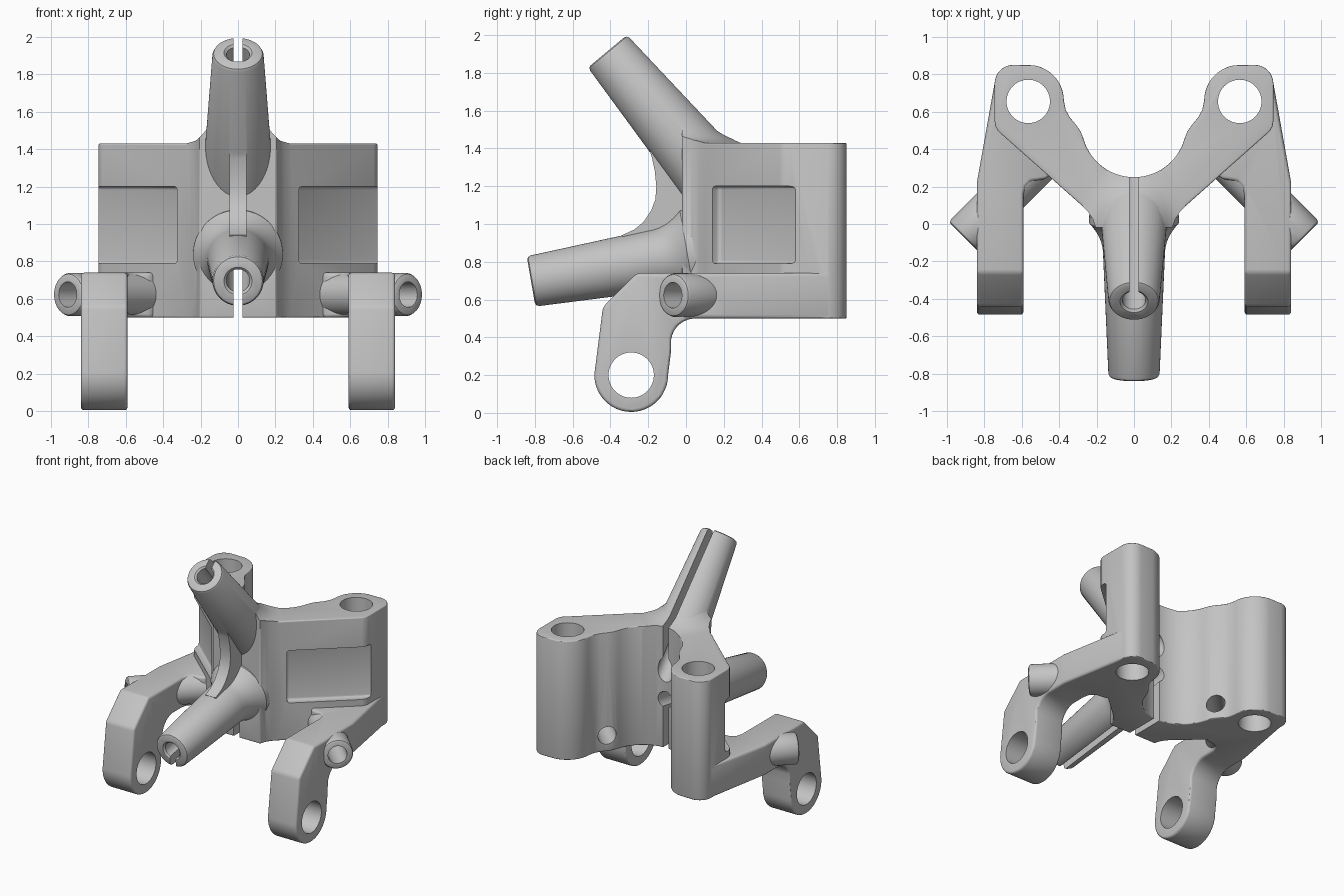
import bpy, bmesh, math
from mathutils import Vector

if "Cube" in bpy.data.objects:
    bpy.data.objects.remove(bpy.data.objects["Cube"])

metal = bpy.data.materials.new("plain_grey")
metal.use_nodes = True
GREY = (0.55, 0.55, 0.55, 1)
metal.diffuse_color = GREY
metal.node_tree.nodes["Principled BSDF"].inputs["Base Color"].default_value = GREY


def apply(obj, mod):
    bpy.context.view_layer.objects.active = obj
    bpy.ops.object.modifier_apply(modifier=mod.name)


def solid(name, rings, bevel=0):
    """Closed solid lofted through equal-length rings of points."""
    bm = bmesh.new()
    loops = [[bm.verts.new(p) for p in ring] for ring in rings]
    n = len(loops[0])
    for a, b in zip(loops, loops[1:]):
        for i in range(n):
            j = (i + 1) % n
            bm.faces.new((a[i], a[j], b[j], b[i]))
    bm.faces.new(loops[0])
    bm.faces.new(loops[-1])
    bmesh.ops.recalc_face_normals(bm, faces=bm.faces)
    mesh = bpy.data.meshes.new(name)
    bm.to_mesh(mesh)
    bm.free()
    mesh.materials.append(metal)
    obj = bpy.data.objects.new(name, mesh)
    bpy.context.collection.objects.link(obj)
    if bevel:
        round_edges(obj, bevel)
    return obj


def round_edges(obj, width):
    mod = obj.modifiers.new("round", 'BEVEL')
    mod.width, mod.segments = width, 3
    mod.limit_method, mod.angle_limit = 'ANGLE', math.radians(35)
    apply(obj, mod)


def prism(name, outline, lo, hi, axis='z', bevel=0):
    place = (lambda u, v, w: (w, u, v)) if axis == 'x' else (lambda u, v, w: (u, v, w))
    return solid(name, [[place(u, v, w) for u, v in outline] for w in (lo, hi)], bevel)


def lathe(name, start, direction, profile, n=64):
    """Solid of revolution; profile is (distance along axis, radius)."""
    turn = Vector(direction).to_track_quat('Z', 'Y')
    angles = [math.tau * i / n for i in range(n)]
    return solid(name, [[Vector(start) + turn @ Vector((r * math.cos(a), r * math.sin(a), t))
                         for a in angles] for t, r in profile])


def combine(target, other, op):
    mod = target.modifiers.new("combine", 'BOOLEAN')
    mod.operation, mod.object, mod.solver = op, other, 'MANIFOLD'
    apply(target, mod)
    bpy.data.objects.remove(other)


def arc(cx, cy, r, a0, a1, n):
    steps = [math.radians(a0 + (a1 - a0) * i / n) for i in range(n + 1)]
    return [(cx + r * math.cos(a), cy + r * math.sin(a)) for a in steps]


# V-shaped body
half = (arc(0, 0.53, 0.28, -90, -16, 14)
        + [(0.285, 0.495), (0.31, 0.53), (0.343, 0.57), (0.365, 0.61)]
        + arc(0.565, 0.66, 0.19, 180, 98, 12)
        + arc(0.645, 0.75, 0.1, 90, 0, 8)
        + [(0.745, 0.55), (0.74, 0.52), (0.725, 0.495)]
        + [(0.28, 0.1), (0.245, 0.065), (0.22, 0.025), (0.205, -0.02)])
outline = half + [(-x, y) for x, y in reversed(half[1:])]
frame = prism("bracket_frame", outline, 0.5, 1.43, bevel=0.008)

# Shallow side pockets, open at the outer end
along, out = Vector((0.747, 0.664)), Vector((0.664, -0.747))
corner = Vector((0.325, 0.14)) - 0.05 * out
pocket = [corner, corner + 0.75 * along, corner + 0.75 * along + 0.2 * out, corner + 0.2 * out]
for s in (1, -1):
    combine(frame, prism("pocket", [(s * p.x, p.y) for p in pocket], 0.79, 1.2, bevel=0.02),
            'DIFFERENCE')

# Raised upper tube
up_start, up_dir = Vector((0, -0.415, 1.915)), Vector((0, 0.64, -0.77))
upper = lathe("upper_tube", up_start, up_dir,
              [(0, 0.118), (0.006, 0.13), (0.02, 0.137), (1, 0.197)])
combine(upper, lathe("hollow", (0, 0.53, 0.4), (0, 0, 1), [(0, 0.285), (1.2, 0.285)]), 'DIFFERENCE')

# Fillet where the upper tube meets the body top
rings = []
for i in range(-1, 9):
    u = max(i, 0) / 8
    z = 1.43 + 0.12 * u if i >= 0 else 1.4
    grow = 0.12 * (1 - math.sqrt(1 - (1 - u) ** 2)) - 0.003
    t = (up_start.z - z) / 0.77
    r = 0.137 + 0.06 * t
    cy = up_start.y + 0.64 * t
    rings.append([((r + grow) * math.cos(a), cy + (r / 0.77 + grow) * math.sin(a), z)
                  for a in (math.tau * k / 64 for k in range(64))])
flare = solid("tube_fillet", rings)
combine(flare, prism("footprint", outline, 1.3, 1.7), 'INTERSECT')

# Forward lower tube, flared at its root
low_start, low_dir = Vector((0, -0.82, 0.695)), Vector((0, 0.985, 0.17))
root = [(0.66 + 0.02 * i, 0.165 + 0.075 * (i / 9) ** 2.2) for i in range(10)]
lower = lathe("lower_tube", low_start, low_dir,
              [(0, 0.118), (0.006, 0.13), (0.02, 0.137)] + root + [(0.88, 0.24)])

# Thin web between the tubes
web = prism("tube_web", [(-0.15, 1.5), (-0.2, 1.41), (-0.18, 1.35), (-0.165, 1.28), (-0.157, 1.2),
                         (-0.162, 1.13), (-0.185, 1.07), (-0.225, 1.01), (-0.275, 0.97),
                         (-0.34, 0.94), (-0.3, 0.85), (0.05, 0.9), (0.05, 1.45)],
            -0.045, 0.045, 'x')

for part in (upper, flare, lower, web):
    combine(frame, part, 'UNION')

# Arms with angled side bosses
arm_side = ([(0.78, 0.5), (0.78, 0.74), (-0.26, 0.74), (-0.44, 0.56)]
            + arc(-0.29, 0.2, 0.195, 178, 360, 24)
            + [(-0.08, 0.32)] + arc(0.05, 0.37, 0.13, 170, 90, 8))
arm_top = [(0.59, -0.6), (0.84, -0.6), (0.84, 0.22), (0.742, 0.77), (0.6, 0.84),
           (0.5, 0.5), (0.43, 0.28), (0.47, 0.24), (0.55, 0.23), (0.58, 0.2), (0.59, 0.16)]
for s in (1, -1):
    arm = prism("arm", [(s * x, y) for x, y in arm_top], 0, 0.9)
    combine(arm, prism("arm_profile", arm_side, -1, 1, 'x'), 'INTERSECT')
    round_edges(arm, 0.018)
    combine(frame, arm, 'UNION')
    boss = lathe("side_boss", (s * 0.91, -0.07, 0.623), (-s, 1, 0),
                 [(0, 0.098), (0.006, 0.109), (0.018, 0.115), (0.58, 0.115)], 48)
    combine(frame, boss, 'UNION')

# Bores through arms, bosses and body ends
for s in (1, -1):
    for name, start, direction, length, r in (
            ("arm_bore", (s * 0.5, -0.29, 0.2), (s, 0, 0), 0.5, 0.12),
            ("boss_bore", (s * 0.96, -0.12, 0.623), (-s, 1, 0), 0.95, 0.068),
            ("post_bore", (s * 0.565, 0.655, 0.4), (0, 0, 1), 1.2, 0.116)):
        combine(frame, lathe(name, start, direction, [(0, r), (length, r)], 48), 'DIFFERENCE')

# Tube bores and the slits that split them
for start, direction, far in (
        (up_start, up_dir, [(0.6, 1.1), (0.6, 2.2), (-0.6, 2.2)]),
        (low_start, low_dir, [(0.4, 0.4), (-1, 0.4)])):
    combine(frame, lathe("tube_bore", start - 0.1 * direction, direction,
                         [(0, 0.075), (0.1, 0.075), (0.112, 0.062), (1.25, 0.062)], 40),
            'DIFFERENCE')
    a, b = start - 0.2 * direction, start + 1.1 * direction
    combine(frame, prism("slit", [(a.y, a.z), (b.y, b.z)] + far, -0.025, 0.025, 'x'),
            'DIFFERENCE')

# Smooth shading with crisp edges
bpy.ops.object.select_all(action='DESELECT')
frame.select_set(True)
bpy.context.view_layer.objects.active = frame
bpy.ops.object.shade_smooth_by_angle(angle=math.radians(30))
